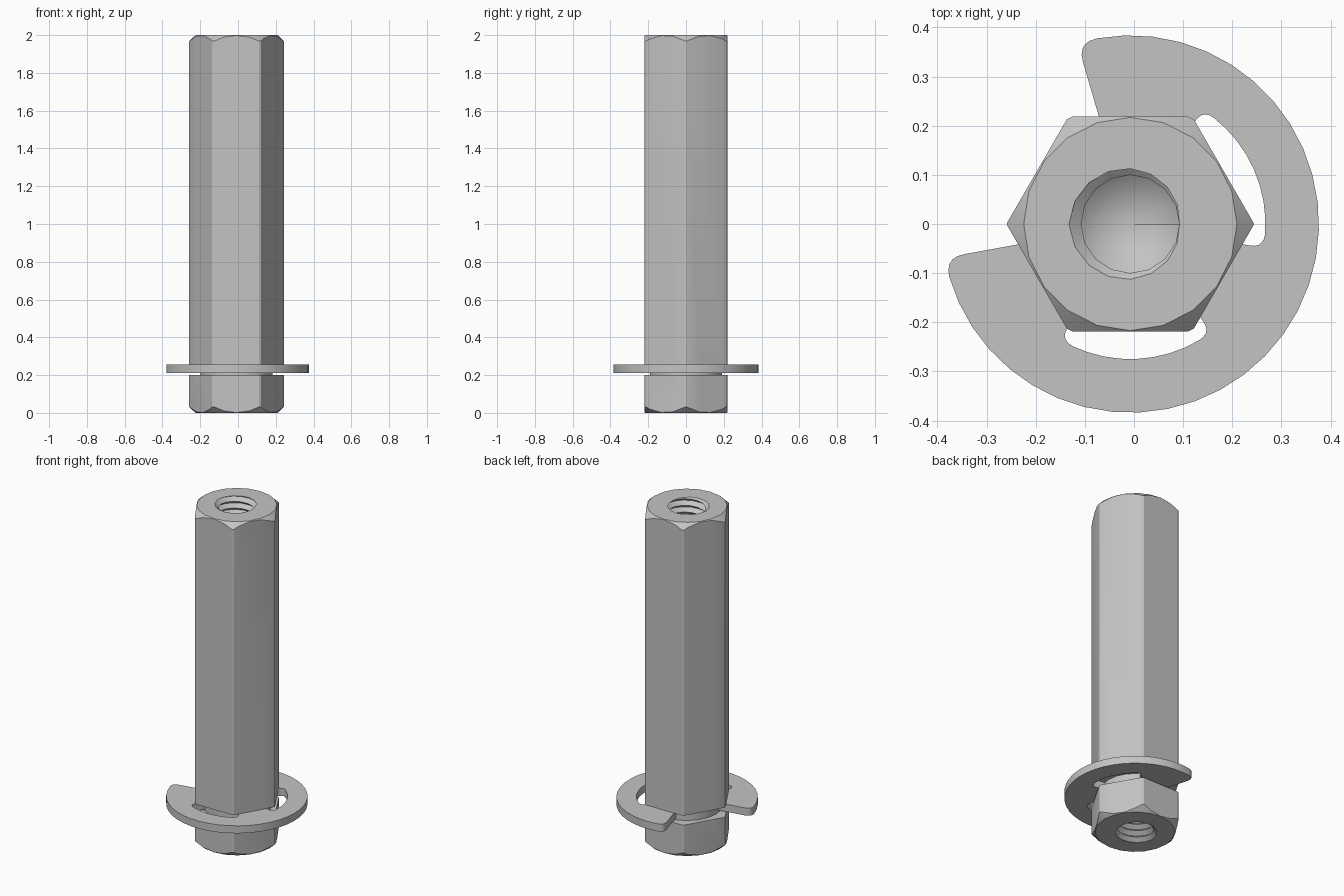
import bpy, bmesh
from math import sin, cos, radians, pi
from mathutils import Matrix, Vector

if "Cube" in bpy.data.objects:
    bpy.data.objects.remove(bpy.data.objects["Cube"])

CENTRE_X = -0.0075

steel = bpy.data.materials.new("grey_steel")
steel.use_nodes = True
colour = (0.55, 0.55, 0.55, 1)
steel.diffuse_color = colour
steel.node_tree.nodes["Principled BSDF"].inputs["Base Color"].default_value = colour


def polar(r, angle, z=0.0):
    return Vector((r * cos(angle), r * sin(angle), z))


def finish(name, bm):
    bmesh.ops.recalc_face_normals(bm, faces=bm.faces)
    mesh = bpy.data.meshes.new(name)
    bm.to_mesh(mesh)
    bm.free()
    mesh.materials.append(steel)
    obj = bpy.data.objects.new(name, mesh)
    bpy.context.collection.objects.link(obj)
    return obj


def lathe(name, profile, sides):
    """Closed solid turned from (radius, height) points."""
    bm = bmesh.new()
    rings = [[bm.verts.new(polar(r, 2 * pi * i / sides, z)) for i in range(sides)]
             for r, z in profile]
    for a, b in zip(rings, rings[1:]):
        for i in range(sides):
            j = (i + 1) % sides
            bm.faces.new((a[i], a[j], b[j], b[i]))
    bm.faces.new(rings[0])
    bm.faces.new(rings[-1])
    return finish(name, bm)


def thread_cutter(name, depth, pitch=0.04, sides=16, minor=0.1, major=0.125):
    """Helical V thread with its mouth at z = 0 and a drill cone at the end."""
    bm = bmesh.new()
    count = sides * round((depth + 2 * pitch) / pitch)
    inner, outer = [], []
    for i in range(count + 1):
        angle, z = 2 * pi * i / sides, -depth + pitch * i / sides
        inner.append(bm.verts.new(polar(minor, angle, z)))
        outer.append(bm.verts.new(polar(major, angle, z + pitch / 2)))
    for i in range(count):
        bm.faces.new((inner[i], inner[i + 1], outer[i + 1], outer[i]))
        if i + sides < count:
            bm.faces.new((outer[i], outer[i + 1], inner[i + sides + 1], inner[i + sides]))
    # Close both ends with cones
    low = inner[:sides + 1] + [outer[0]]
    high = outer[count - sides:] + [inner[count]]
    for loop, z in ((low, -depth - 0.06), (high, 4 * pitch)):
        tip = bm.verts.new((0, 0, z))
        for a, b in zip(loop, loop[1:] + loop[:1]):
            bm.faces.new((a, b, tip))
    return finish(name, bm)


def combine(target, cutter, operation):
    cutter.hide_render = True
    mod = target.modifiers.new("cut", "BOOLEAN")
    mod.operation, mod.solver, mod.object = operation, "EXACT", cutter
    bpy.context.view_layer.objects.active = target
    bpy.ops.object.modifier_apply(modifier=mod.name)
    bpy.data.objects.remove(cutter)


def smooth(obj, angle):
    bpy.ops.object.select_all(action="DESELECT")
    obj.select_set(True)
    bpy.context.view_layer.objects.active = obj
    bpy.ops.object.shade_smooth_by_angle(angle=radians(angle))


# Hexagonal spacer, turned down to give chamfered ends and a clip groove
FLAT, ROUND, GROOVE = 0.217, 0.2515, 0.19
body = lathe("hex_spacer", [(0.2523, -0.1), (0.2523, 2.1)], 6)
turning = lathe("turning_envelope", [
    (FLAT, 0), (ROUND, 0.032), (ROUND, 0.2), (GROOVE, 0.2),
    (GROOVE, 0.257), (ROUND, 0.257), (ROUND, 1.968), (FLAT, 2)], 20)
combine(body, turning, "INTERSECT")

# Blind threaded holes in both ends
for name, place in (("top_thread", Matrix.Translation((0, 0, 2))),
                    ("bottom_thread", Matrix.Rotation(pi, 4, "X"))):
    cutter = thread_cutter(name, 0.52)
    cutter.data.transform(place)
    combine(body, cutter, "DIFFERENCE")
body.location.x = CENTRE_X
smooth(body, 25)

# Retaining clip: arcs of (radius, start, end, corner rounding), from its opening
OUTER, SLOT, GRIP = 0.384, 0.275, 0.188
arcs = [(OUTER, 42, 318, 0.04), (GRIP, 318, 269.5, 0), (SLOT, 269.5, 201.5, 0.028),
        (GRIP, 201.5, 158.5, 0), (SLOT, 158.5, 90.5, 0.028), (GRIP, 90.5, 42, 0)]
OPENING = 148.3


def rounded_arc(r, start, end, d):
    """Arc whose two corners blend into the radial edges on either side."""
    def at(radius, degrees):
        return polar(radius, radians(degrees + OPENING))

    turn = 1 if end > start else -1
    trim = turn * d / r * 180 / pi
    steps = max(3, round(abs(end - start) / 9))
    first, last = start + trim, end - trim
    points = [at(r, first + (last - first) * i / steps) for i in range(steps + 1)]
    if d:
        def corner(angle, arc_end):
            a, b = at(r - d, angle), at(r, angle)
            ts = [i / 5 for i in range(5)]
            return [a * (1 - t) ** 2 + b * 2 * t * (1 - t) + arc_end * t * t for t in ts]
        points = corner(start, points[0]) + points + corner(end, points[-1])[::-1]
    return points


bm = bmesh.new()
outline = [bm.verts.new(p) for arc in arcs for p in rounded_arc(*arc)]
face = bm.faces.new(outline)
top = bmesh.ops.extrude_face_region(bm, geom=[face])["geom"]
bmesh.ops.translate(bm, vec=(0, 0, 0.045),
                    verts=[v for v in top if isinstance(v, bmesh.types.BMVert)])
clip = finish("retaining_clip", bm)
clip.location = (CENTRE_X, 0, 0.21)
smooth(clip, 30)
